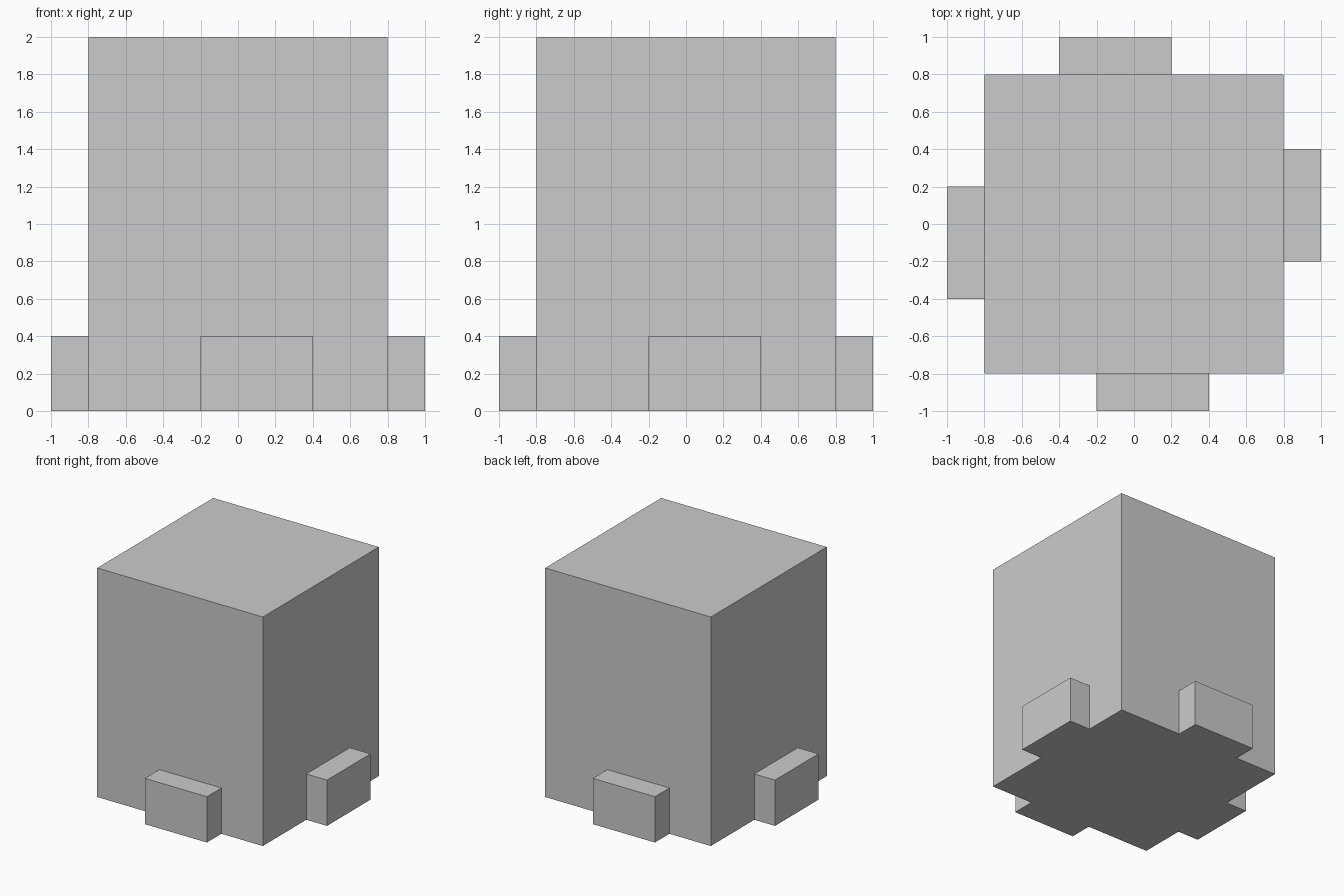
import bpy
import bmesh
from math import pi
from mathutils import Matrix, Vector

if "Cube" in bpy.data.objects:
    bpy.data.objects.remove(bpy.data.objects["Cube"])


def box(name, lo, hi, turn=0.0):
    """Axis-aligned box between two corners, then turned about the z axis."""
    lo, hi = Vector(lo), Vector(hi)
    bm = bmesh.new()
    bmesh.ops.create_cube(bm, size=1.0)
    bmesh.ops.scale(bm, vec=hi - lo, verts=bm.verts)
    bmesh.ops.translate(bm, vec=(lo + hi) / 2, verts=bm.verts)
    bmesh.ops.rotate(bm, cent=(0, 0, 0), matrix=Matrix.Rotation(turn, 3, 'Z'), verts=bm.verts)
    mesh = bpy.data.meshes.new(name)
    bm.to_mesh(mesh)
    bm.free()
    obj = bpy.data.objects.new(name, mesh)
    bpy.context.collection.objects.link(obj)
    return obj


# Main block
box("body", (-0.8, -0.8, 0), (0.8, 0.8, 2))

# Off-centre foot block on each side, repeated in quarter turns
for i, side in enumerate(("front", "right", "back", "left")):
    box(side + "_foot", (-0.2, -1, 0), (0.4, -0.8, 0.4), i * pi / 2)
